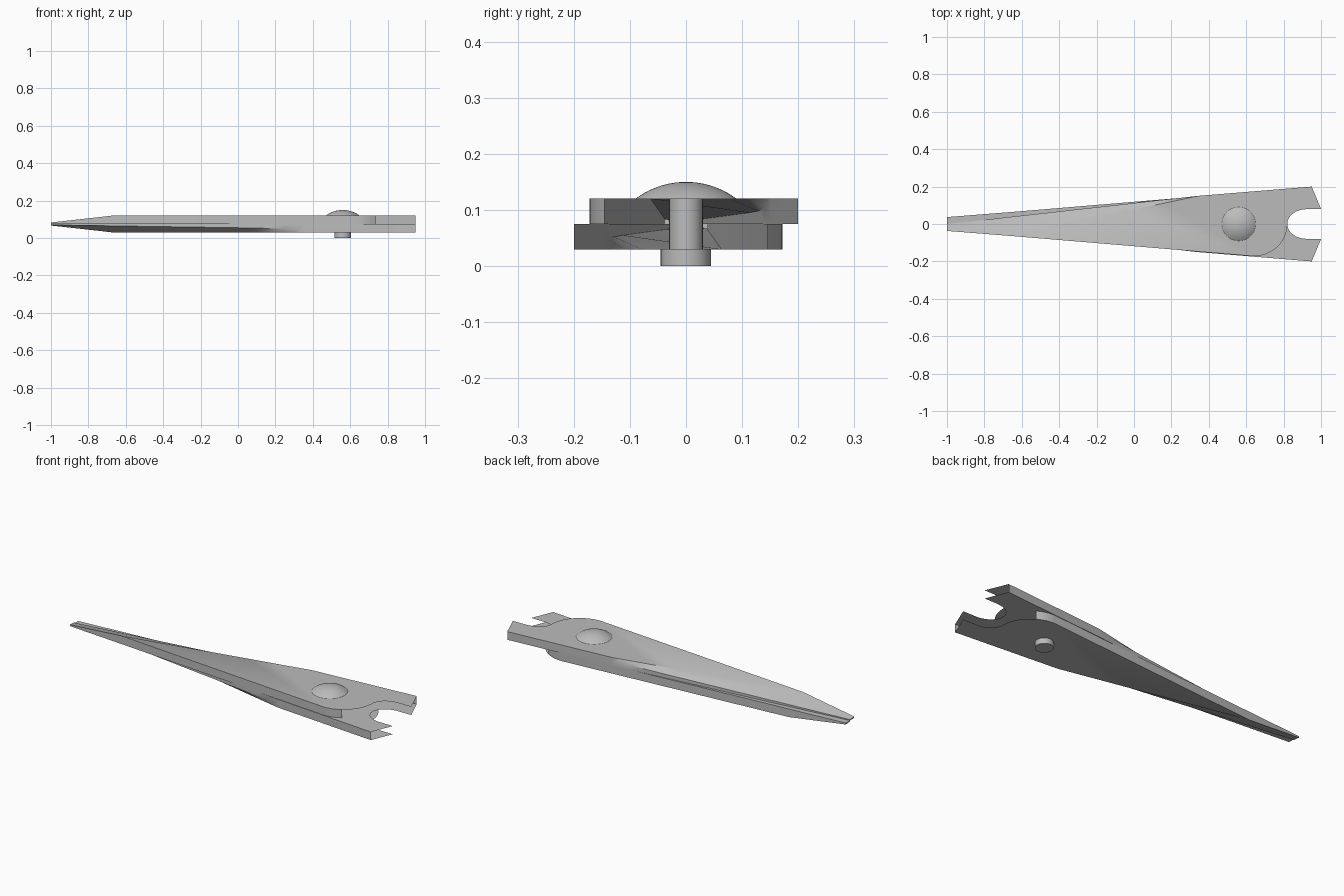
import bpy, bmesh, math
from mathutils import Vector

old = bpy.data.objects.get("Cube")
if old:
    bpy.data.objects.remove(old, do_unlink=True)

steel = bpy.data.materials.new("grey_steel")
steel.use_nodes = True
GREY = (0.5, 0.5, 0.5, 1)
steel.diffuse_color = GREY
steel.node_tree.nodes["Principled BSDF"].inputs["Base Color"].default_value = GREY

MID, TOP = 0.075, 0.12      # plane between the blades, outer face of the upper blade
PIVOT_X = 0.56


def finish(name, bm, angle):
    bmesh.ops.recalc_face_normals(bm, faces=bm.faces)
    mesh = bpy.data.meshes.new(name)
    bm.to_mesh(mesh)
    bm.free()
    mesh.materials.append(steel)
    ob = bpy.data.objects.new(name, mesh)
    bpy.context.collection.objects.link(ob)
    bpy.ops.object.select_all(action='DESELECT')
    ob.select_set(True)
    bpy.context.view_layer.objects.active = ob
    bpy.ops.object.shade_smooth_by_angle(angle=math.radians(angle))
    return ob


# Lip of the cutting bevel, from the tip to where it runs out on the handle side
LIP = [(-1, 0, .08), (-.67, .037, .085), (0, .112, .095), (.15, .129, .098),
       (.25, .14, .102), (.31, .147, .109), (.35, .151, TOP)]
SPINE_START = Vector((-.67, -.063, TOP))
SPINE_END = Vector(LIP[-1])


def arc(cx, cy, rx, ry, a0, a1, n):
    """Points on an elliptical arc, angles in degrees."""
    angles = [math.radians(a0 + (a1 - a0) * i / n) for i in range(n + 1)]
    return [(cx + rx * math.cos(a), cy + ry * math.sin(a)) for a in angles]


def blade(name, side):
    """Open shell blade; side -1 turns it half a turn about the long axis."""
    bm = bmesh.new()

    def vert(p):
        return bm.verts.new((p[0], side * p[1], MID + side * (p[2] - MID)))

    # Bevel: ruled strip between the lip and the straight spine
    lip = [vert(p) for p in LIP]
    spine = [vert((-1, -.037, .083)), vert(SPINE_START)]
    for p in LIP[2:-1]:
        t = (p[0] - SPINE_START.x) / (SPINE_END.x - SPINE_START.x)
        spine.append(vert(SPINE_START.lerp(SPINE_END, t)))
    spine.append(lip[-1])
    for i in range(len(lip) - 1):
        quad = [spine[i], lip[i], lip[i + 1], spine[i + 1]]
        bm.faces.new(list(dict.fromkeys(quad)))

    # Handle outline: end corner, prong, spring notch, rounded shoulder
    shoulder = arc(.64, 0, .18, .172, 0, -90, 14)[1:]
    notch = arc(.92, 0, .1, .079, 90, 180, 10)
    outline = [(.95, .2), (1, .08)] + notch + shoulder
    upper = [vert((x, y, TOP)) for x, y in outline]
    lower = [vert((x, y, MID)) for x, y in outline]
    lip_low = [vert((x, y, MID)) for x, y, z in LIP]
    heel_low, tip_low = vert((-.67, -.063, MID)), vert((-1, -.037, MID))

    # Outer and inner flat faces
    bm.faces.new(spine[1:] + upper)
    bm.faces.new([tip_low] + lip_low + lower + [heel_low])

    # Side walls; the handle end, notch and most of the shoulder stay open
    def walls(a, b):
        for i in range(len(a) - 1):
            bm.faces.new([a[i], a[i + 1], b[i + 1], b[i]])

    walls([spine[0]] + lip + upper[:1], [tip_low] + lip_low + lower[:1])
    walls(upper[-6:] + [spine[1], spine[0]], lower[-6:] + [heel_low, tip_low])
    return finish(name, bm, 30)


blade("upper_blade", 1)
blade("lower_blade", -1)


def lathe(name, profile, steps=48):
    """Spin an (radius, height) profile about the pivot."""
    bm = bmesh.new()
    verts = [bm.verts.new((PIVOT_X + r, 0, z)) for r, z in profile]
    edges = [bm.edges.new(pair) for pair in zip(verts, verts[1:])]
    bmesh.ops.spin(bm, geom=verts + edges, cent=(PIVOT_X, 0, 0), axis=(0, 0, 1),
                   angle=math.tau, steps=steps, use_duplicate=False)
    bmesh.ops.remove_doubles(bm, verts=bm.verts, dist=1e-5)
    return finish(name, bm, 35)


# Pivot rivet: domed head, shaft and foot
R = .15
cap = math.asin(.091 / R)
dome = [(R * math.sin(cap * i / 10), .15 - R + R * math.cos(cap * i / 10)) for i in range(11)]
lathe("rivet_head", dome)
lathe("rivet_shaft", [(.03, TOP), (.03, .03)])
lathe("rivet_foot", [(0, .03), (.045, .03), (.045, 0), (0, 0)])
